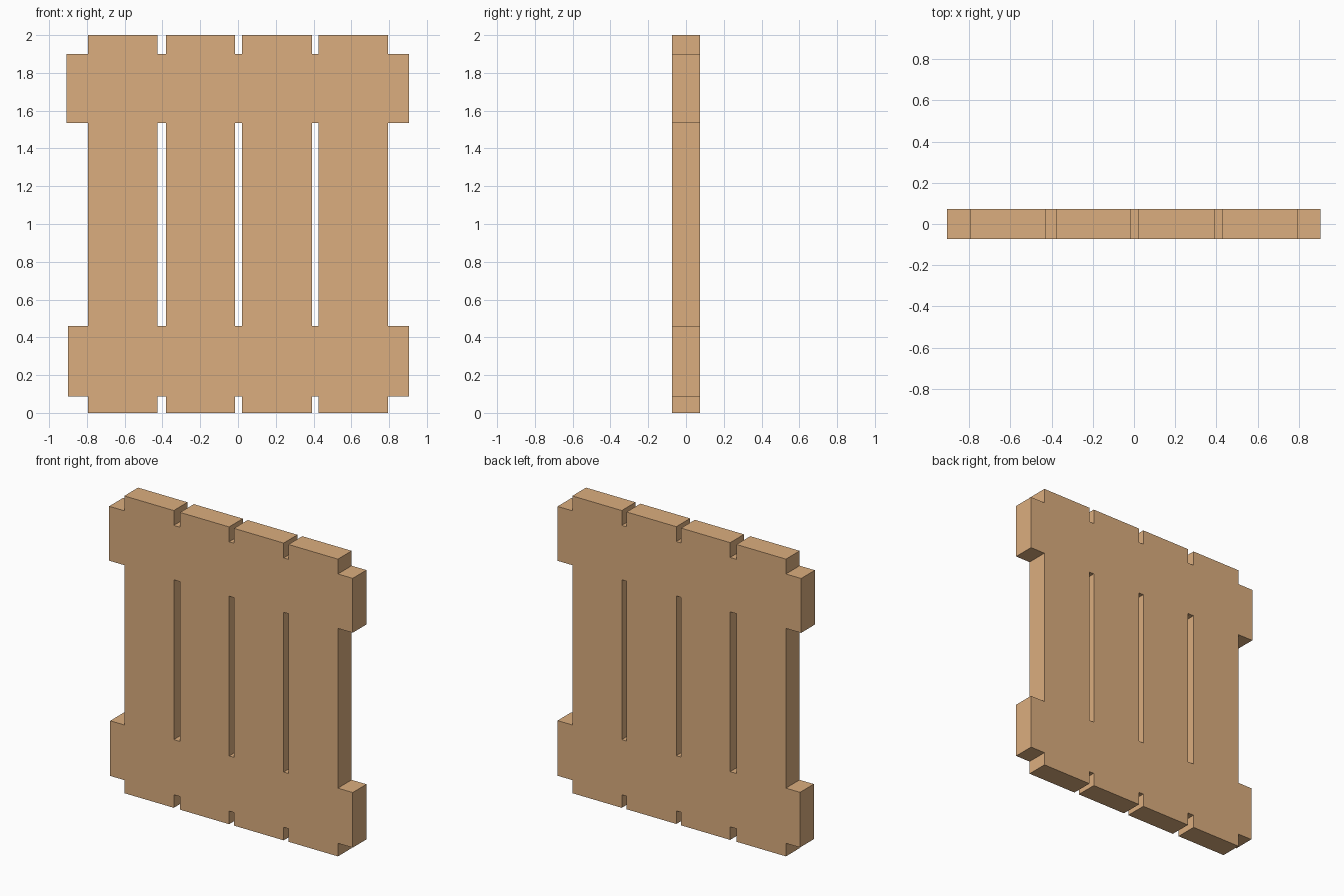
import bpy
import bmesh

if "Cube" in bpy.data.objects:
    bpy.data.objects.remove(bpy.data.objects["Cube"])

HALF_DEPTH = 0.073
SLATS = [(-0.795, -0.427), (-0.38, -0.015), (0.021, 0.391), (0.427, 0.795)]
LEVELS = [0.0, 0.088, 0.459, 1.534, 1.90, 2.0]
# Rails: row index in LEVELS -> left and right ends
RAILS = {1: (-0.90, 0.905), 3: (-0.908, 0.905)}

bm = bmesh.new()
verts = {}


def vert(x, z):
    key = (x, z)
    if key not in verts:
        verts[key] = bm.verts.new((x, -HALF_DEPTH, z))
    return verts[key]


def cell(x0, x1, row):
    z0, z1 = LEVELS[row], LEVELS[row + 1]
    bm.faces.new([vert(x0, z0), vert(x1, z0), vert(x1, z1), vert(x0, z1)])


# Upright slats, full height
for x0, x1 in SLATS:
    for row in range(len(LEVELS) - 1):
        cell(x0, x1, row)

# Cross rails: bridge the gaps between slats and stick out at both ends
for row, (left, right) in RAILS.items():
    cell(left, SLATS[0][0], row)
    cell(SLATS[-1][1], right, row)
    for a, b in zip(SLATS, SLATS[1:]):
        cell(a[1], b[0], row)

# Give the outline its thickness
result = bmesh.ops.extrude_face_region(bm, geom=bm.faces[:], use_keep_orig=True)
for v in result["geom"]:
    if isinstance(v, bmesh.types.BMVert):
        v.co.y = HALF_DEPTH
bmesh.ops.recalc_face_normals(bm, faces=bm.faces[:])

mesh = bpy.data.meshes.new("slatted_panel")
bm.to_mesh(mesh)
bm.free()
panel = bpy.data.objects.new("slatted_panel", mesh)
bpy.context.collection.objects.link(panel)

# Light wood
wood = bpy.data.materials.new("light_wood")
wood.diffuse_color = (0.71, 0.42, 0.21, 1.0)
wood.use_nodes = True
wood.node_tree.nodes["Principled BSDF"].inputs["Base Color"].default_value = wood.diffuse_color
mesh.materials.append(wood)
